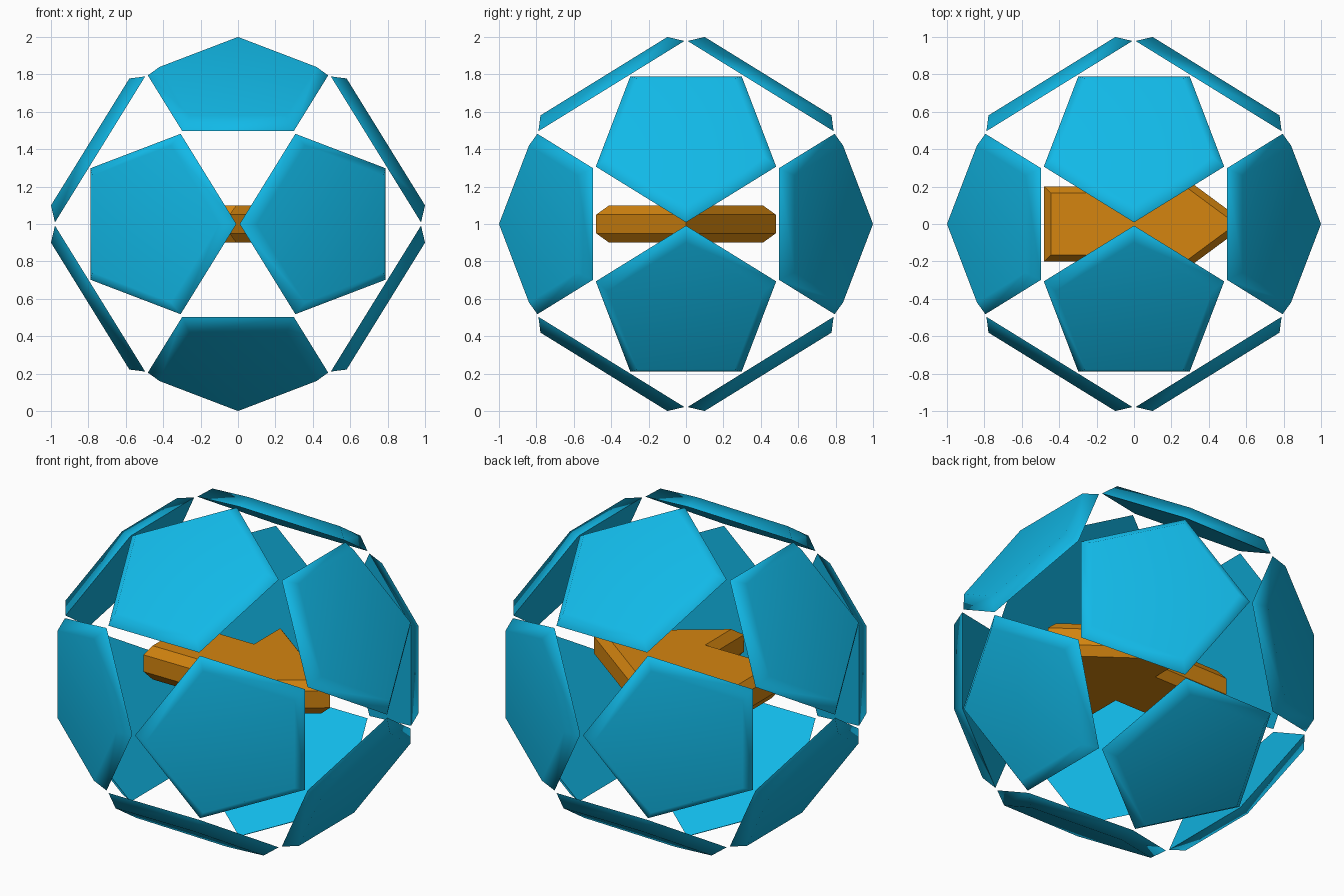
import bpy, bmesh, math
from mathutils import Vector, Matrix

cube = bpy.data.objects.get("Cube")
if cube:
    bpy.data.objects.remove(cube, do_unlink=True)

CENTRE = Vector((0, 0, 1))


def material(name, rgb):
    mat = bpy.data.materials.new(name)
    mat.use_nodes = True
    col = (*rgb, 1)
    mat.diffuse_color = col
    bsdf = next(n for n in mat.node_tree.nodes if n.type == 'BSDF_PRINCIPLED')
    bsdf.inputs["Base Color"].default_value = col
    return mat


blue = material("sky blue", (0.006, 0.49, 0.81))
orange = material("amber orange", (0.66, 0.235, 0.005))


def finish(bm, name, mat):
    bmesh.ops.recalc_face_normals(bm, faces=bm.faces)
    mesh = bpy.data.meshes.new(name)
    bm.to_mesh(mesh)
    bm.free()
    mesh.materials.append(mat)
    return mesh


def add_object(name, mesh):
    obj = bpy.data.objects.new(name, mesh)
    bpy.context.collection.objects.link(obj)
    return obj


# Chamfered pentagon plate: wide inner face, narrower outer face, +z outward
bm = bmesh.new()
rings = []
for radius, height in ((0.507, 0.837), (0.441, 0.903)):
    rings.append([bm.verts.new((radius * math.cos(math.tau * i / 5),
                                radius * math.sin(math.tau * i / 5), height))
                  for i in range(5)])
inner, outer = rings
bm.faces.new(inner)
bm.faces.new(outer)
for i in range(5):
    j = (i + 1) % 5
    bm.faces.new((inner[i], inner[j], outer[j], outer[i]))
plate_mesh = finish(bm, "shell_plate", blue)

# Twelve plates meeting tip to tip around the centre
phi = (1 + math.sqrt(5)) / 2
plates = []
for axis in range(3):
    for a in (-1, 1):
        for b in (-1, 1):
            normal = Vector((0, 0, 0))
            normal[axis] = a * phi
            normal[(axis + 2) % 3] = b
            normal.normalize()
            tip = Vector((0, 0, 0))
            tip[axis] = a
            tip = (tip - normal * tip.dot(normal)).normalized()
            side = normal.cross(tip)
            turn = Matrix((tip, side, normal)).transposed().to_4x4()
            plate = add_object(f"shell_plate_{len(plates) + 1}", plate_mesh)
            plate.matrix_world = Matrix.Translation(CENTRE) @ turn
            plates.append(plate)

# Smooth chamfers with flat-looking outer faces
for obj in bpy.context.selected_objects:
    obj.select_set(False)
plates[0].select_set(True)
bpy.context.view_layer.objects.active = plates[0]
bpy.ops.object.shade_smooth_by_angle(angle=math.radians(60))
for plate in plates:
    mod = plate.modifiers.new("weighted_normals", 'WEIGHTED_NORMAL')
    mod.keep_sharp = True

# Chamfered arrow floating in the middle, pointing to +x
half = [(-0.48, -0.2), (-0.045, -0.2), (-0.045, -0.48)]
outline = half + [(0.605, 0)] + [(x, -y) for x, y in reversed(half)]
bm = bmesh.new()
base = bm.faces.new([bm.verts.new((x, y, -0.05)) for x, y in outline])
ext = bmesh.ops.extrude_face_region(bm, geom=[base], use_keep_orig=True)
bmesh.ops.translate(bm, vec=(0, 0, 0.1),
                    verts=[v for v in ext["geom"] if isinstance(v, bmesh.types.BMVert)])
bmesh.ops.recalc_face_normals(bm, faces=bm.faces)
bm.normal_update()
for cap in [f for f in bm.faces if abs(f.normal.z) > 0.9]:
    bmesh.ops.inset_region(bm, faces=[cap], thickness=0.035, depth=0.05,
                           use_even_offset=True)
arrow = add_object("centre_arrow", finish(bm, "centre_arrow", orange))
arrow.location = CENTRE
